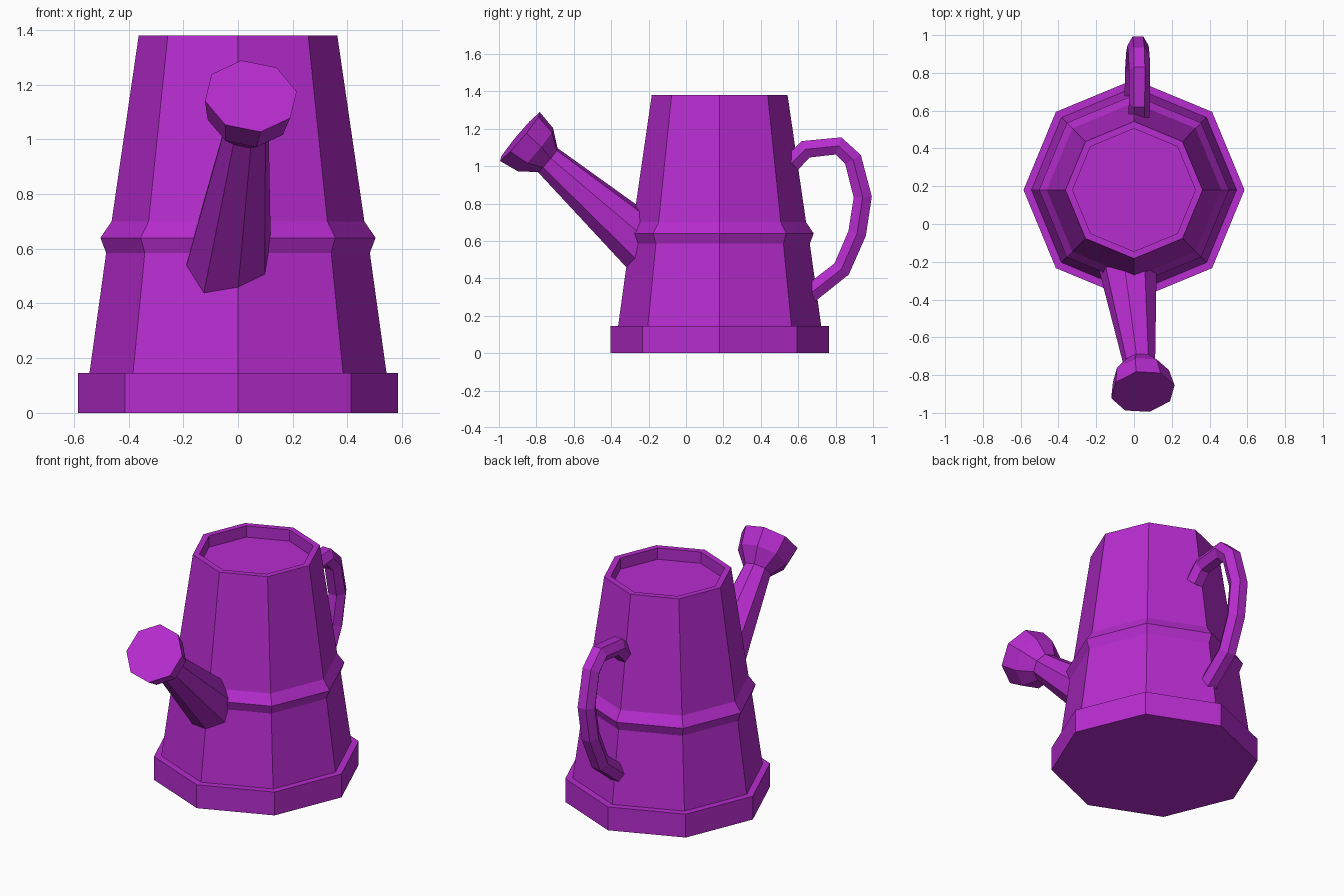
import bpy, bmesh
from math import sin, cos, pi, radians
from mathutils import Vector

if "Cube" in bpy.data.objects:
    bpy.data.objects.remove(bpy.data.objects["Cube"])

mat = bpy.data.materials.new("purple")
mat.diffuse_color = (0.47, 0.025, 0.62, 1)
mat.use_nodes = True
mat.node_tree.nodes["Principled BSDF"].inputs["Base Color"].default_value = mat.diffuse_color


def ring(center, u, v, r, sides, phase=0.0):
    """Regular polygon of points around center in the u/v plane."""
    return [Vector(center) + r * (cos(phase + 2 * pi * i / sides) * u
                                  + sin(phase + 2 * pi * i / sides) * v)
            for i in range(sides)]


def loft(name, rings):
    """Skin consecutive rings and cap both ends."""
    bm = bmesh.new()
    loops = [[bm.verts.new(p) for p in r] for r in rings]
    n = len(loops[0])
    for a, b in zip(loops, loops[1:]):
        for i in range(n):
            j = (i + 1) % n
            bm.faces.new((a[i], a[j], b[j], b[i]))
    bm.faces.new(loops[0][::-1])
    bm.faces.new(loops[-1])
    bmesh.ops.recalc_face_normals(bm, faces=bm.faces[:])
    me = bpy.data.meshes.new(name)
    bm.to_mesh(me)
    bm.free()
    me.materials.append(mat)
    ob = bpy.data.objects.new(name, me)
    bpy.context.collection.objects.link(ob)
    return ob


X, Y, Z = Vector((1, 0, 0)), Vector((0, 1, 0)), Vector((0, 0, 1))

# Octagonal can: foot, belt, rim and recessed top
profile = [(0.585, 0), (0.585, 0.145), (0.543, 0.145), (0.482, 0.585),
           (0.503, 0.64), (0.462, 0.70), (0.363, 1.38), (0.325, 1.38),
           (0.325, 1.31)]
loft("can_body", [ring((0, 0.18, z), X, Y, r, 8) for r, z in profile])

# Spout axis frame, measured back from the centre of the sprinkler face
face = Vector((0.047, -0.888, 1.158))
n = Vector((0.09, -0.765, 0.645)).normalized()
u = Z.cross(n).normalized()
v = n.cross(u)
phase = radians(7.5)

# Sprinkler head
loft("sprinkler_head", [ring(face - n * t, u, v, r, 8, phase)
                        for t, r in [(0, 0.172), (0.11, 0.152), (0.195, 0.085)]])

# Tapered spout, running into the can
loft("spout", [ring(face - n * t - v * drop, u, v, r, 8, phase)
               for t, drop, r in [(0.18, 0, 0.083), (1.0, 0.018, 0.167)]])

# Six-sided handle swept along a path in y, z, leaning slightly in x
path = [(0.565, 1.015), (0.64, 1.09), (0.815, 1.108), (0.893, 1.035),
        (0.945, 0.835), (0.915, 0.64), (0.832, 0.45), (0.66, 0.315)]
pts = [Vector((0.005 + 0.03 * (z - 0.3), y, z)) for y, z in path]
rings = []
for i, p in enumerate(pts):
    d_in = (p - pts[max(i - 1, 0)]).normalized()
    d_out = (pts[min(i + 1, len(pts) - 1)] - p).normalized()
    rings.append(ring(p, X, X.cross((d_in + d_out).normalized()), 0.056, 6))
loft("handle", rings)
